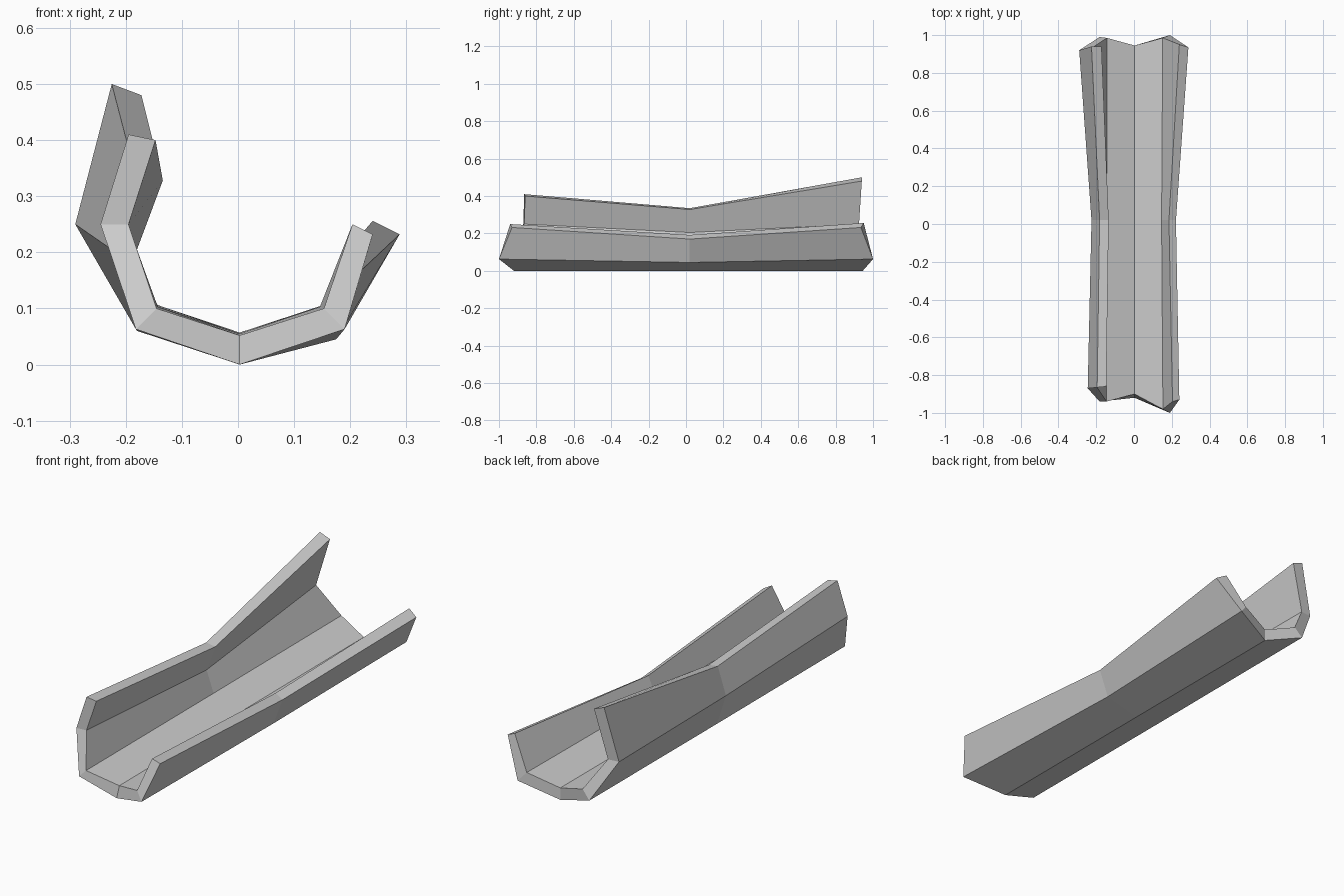
import bpy
import bmesh

default_cube = bpy.data.objects.get("Cube")
if default_cube:
    bpy.data.objects.remove(default_cube, do_unlink=True)


def make_material(name, colour):
    material = bpy.data.materials.new(name)
    material.use_nodes = True
    material.diffuse_color = colour
    shader = next(n for n in material.node_tree.nodes if n.type == "BSDF_PRINCIPLED")
    shader.inputs["Base Color"].default_value = colour
    return material


# Each station lists the channel corners from the tall left lip round to the
# low right lip, first along the outer skin and then along the inner skin.
front_outer = [(-.195, -.865, .41), (-.245, -.87, .25), (-.182, -.94, .063),
               (.003, -.92, 0), (.19, -1, .063), (.24, -.93, .232)]
front_inner = [(-.147, -.86, .4), (-.195, -.865, .25), (-.145, -.94, .1),
               (.003, -.9, .052), (.153, -.98, .1), (.204, -.94, .25)]
waist_outer = [(-.182, .02, .335), (-.225, .02, .205), (-.18, .02, .06),
               (.003, .02, 0), (.175, .02, .045), (.222, .02, .17)]
waist_inner = [(-.134, .02, .328), (-.18, .02, .205), (-.143, .02, .103),
               (.003, .02, .055), (.146, .02, .103), (.185, .02, .192)]
back_outer = [(-.225, .94, .5), (-.29, .92, .25), (-.182, .99, .063),
              (.003, .945, 0), (.19, 1, .063), (.288, .935, .232)]
back_inner = [(-.172, .94, .48), (-.235, .925, .25), (-.143, .985, .106),
              (.003, .945, .057), (.152, .985, .106), (.24, .95, .256)]


def loft_channel(name, stations, material):
    """Skin a thick open channel through matching outer and inner profiles."""
    bm = bmesh.new()
    loops = []
    for outer, inner in stations:
        loops.append([bm.verts.new(p) for p in outer + inner[::-1]])
    count = len(loops[0])

    # Outer skin, lips and inner skin
    for near, far in zip(loops, loops[1:]):
        for i in range(count):
            j = (i + 1) % count
            bm.faces.new((near[i], near[j], far[j], far[i]))

    # End rims, one panel for each wall segment
    for loop in (loops[0], loops[-1]):
        for i in range(count // 2 - 1):
            k = count - 1 - i
            bm.faces.new((loop[i], loop[i + 1], loop[k - 1], loop[k]))

    bmesh.ops.recalc_face_normals(bm, faces=bm.faces[:])
    mesh = bpy.data.meshes.new(name)
    bm.to_mesh(mesh)
    bm.free()
    mesh.materials.append(material)
    channel = bpy.data.objects.new(name, mesh)
    bpy.context.collection.objects.link(channel)
    return channel


light_grey = make_material("light grey", (.6, .6, .6, 1))
loft_channel("trough_channel",
             [(front_outer, front_inner), (waist_outer, waist_inner),
              (back_outer, back_inner)], light_grey)
